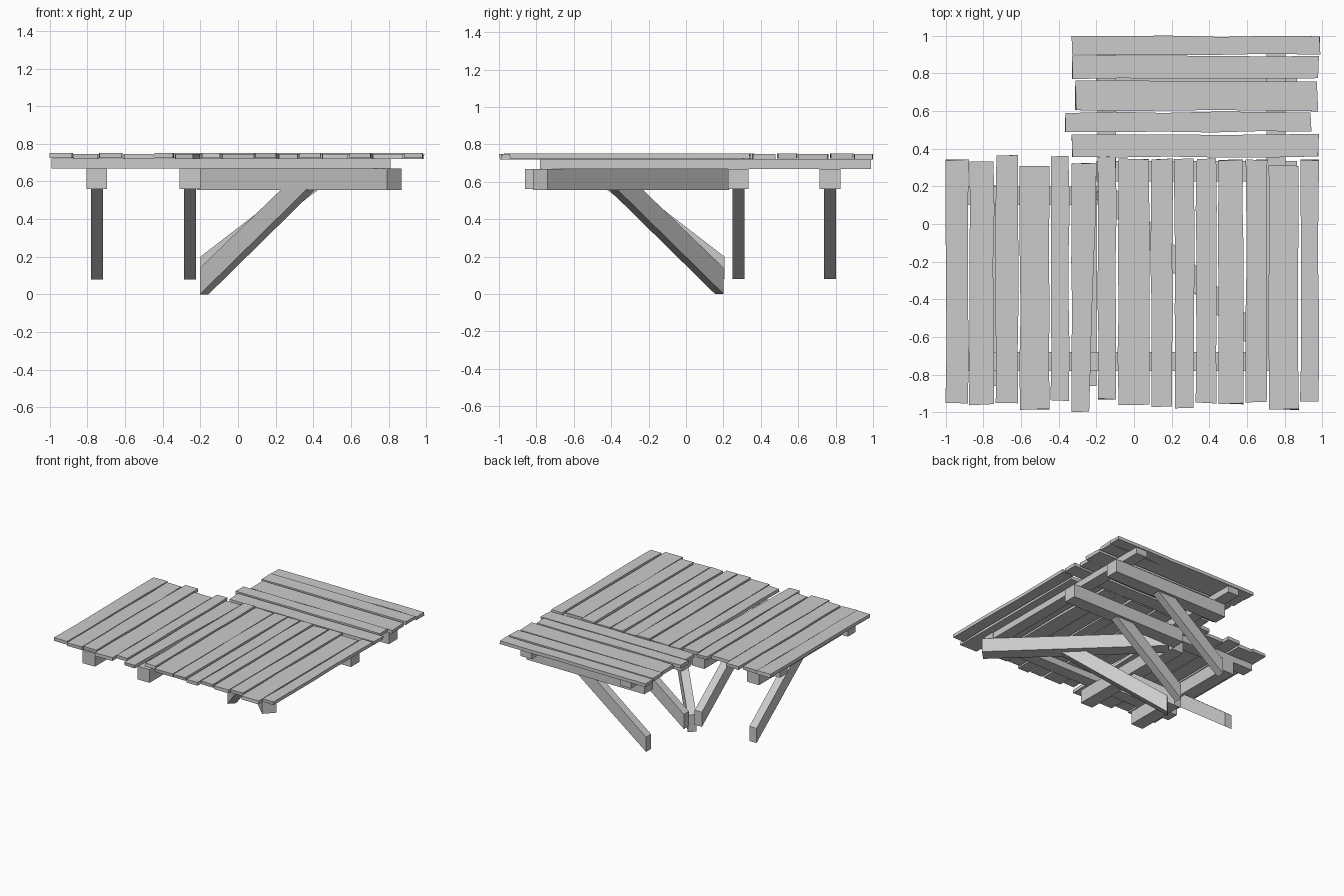
import bpy, bmesh, random
from mathutils import Vector

random.seed(4)
cube = bpy.data.objects.get("Cube")
if cube:
    bpy.data.objects.remove(cube, do_unlink=True)

wood = bpy.data.materials.new("grey_wood")
wood.use_nodes = True
COLOR = (0.6, 0.6, 0.6, 1)
wood.diffuse_color = COLOR
wood.node_tree.nodes["Principled BSDF"].inputs["Base Color"].default_value = COLOR


def finish(name, bm):
    bmesh.ops.recalc_face_normals(bm, faces=bm.faces)
    mesh = bpy.data.meshes.new(name)
    bm.to_mesh(mesh)
    bm.free()
    mesh.materials.append(wood)
    obj = bpy.data.objects.new(name, mesh)
    bpy.context.collection.objects.link(obj)


def timber(name, start, direction, width, profile):
    """Extrude a side profile of (distance, height) points across a width."""
    d = Vector(direction).normalized()
    side = Vector((-d.y, d.x)) * width / 2
    bm = bmesh.new()
    rings = []
    for s in (-1, 1):
        ring = []
        for t, z in profile:
            p = Vector(start) + d * t + side * s
            ring.append(bm.verts.new((p.x, p.y, z)))
        bm.faces.new(ring)
        rings.append(ring)
    n = len(profile)
    for i in range(n):
        j = (i + 1) % n
        bm.faces.new((rings[0][i], rings[0][j], rings[1][j], rings[1][i]))
    finish(name, bm)


def bar(length, low, high):
    return [(0, low), (length, low), (length, high), (0, high)]


def plank(name, a, b, start, end, lift, along_x=False, taper=0):
    """Rough board from start to end, with slightly uneven edges."""
    bm = bmesh.new()
    rings = []
    cuts = 5
    for i in range(cuts + 1):
        f = i / cuts
        lo = a + random.uniform(-0.004, 0.004)
        hi = b - taper * (1 - f) + random.uniform(-0.004, 0.004)
        ring = []
        for w, z in ((lo, 0.72), (hi, 0.72), (hi, 0.747), (lo, 0.747)):
            skew = random.uniform(-0.004, 0.004) if i in (0, cuts) else 0
            length = start + (end - start) * f + skew
            x, y = (length, w) if along_x else (w, length)
            ring.append(bm.verts.new((x, y, z + lift)))
        rings.append(ring)
    for r, s in zip(rings, rings[1:]):
        for k in range(4):
            m = (k + 1) % 4
            bm.faces.new((r[k], r[m], s[m], s[k]))
    bm.faces.new(rings[0])
    bm.faces.new(rings[-1])
    finish(name, bm)


# Deck boards running front to back: left edge, right edge, front, back
front_boards = [
    (-1.0, -0.88, -0.95, 0.34), (-0.875, -0.745, -0.96, 0.33),
    (-0.735, -0.615, -0.95, 0.365), (-0.605, -0.45, -0.985, 0.305),
    (-0.44, -0.345, -0.94, 0.36), (-0.33, -0.2, -0.995, 0.32),
    (-0.19, -0.095, -0.93, 0.355), (-0.085, 0.08, -0.96, 0.345),
    (0.09, 0.205, -0.97, 0.345), (0.215, 0.32, -0.98, 0.345),
    (0.33, 0.44, -0.95, 0.345), (0.45, 0.58, -0.955, 0.34),
    (0.595, 0.705, -0.945, 0.34), (0.715, 0.875, -0.985, 0.31),
    (0.885, 0.98, -0.94, 0.34)]
for i, (a, b, s, e) in enumerate(front_boards):
    plank(f"front_board_{i + 1}", a, b, s, e, 0.005 * (i % 2 == 0),
          taper=0.035 if i == 5 else 0)

# Deck boards running side to side on the back wing
back_boards = [
    (0.355, 0.475, -0.33, 0.98), (0.49, 0.593, -0.365, 0.94),
    (0.602, 0.76, -0.31, 0.975), (0.772, 0.893, -0.33, 0.98),
    (0.902, 0.997, -0.33, 0.988)]
for i, (a, b, s, e) in enumerate(back_boards):
    plank(f"back_board_{i + 1}", a, b, s, e, 0.005 * (i % 2), along_x=True)

# Joists under the boards, outer and inner on each wing
J_LOW, J_HIGH = 0.668, 0.722
timber("front_outer_joist", (-0.99, -0.73), (1, 0), 0.1, bar(1.8, J_LOW, J_HIGH))
timber("front_inner_joist", (-0.99, 0.15), (1, 0), 0.1, bar(0.79, J_LOW, J_HIGH))
timber("side_outer_joist", (0.755, -0.68), (0, 1), 0.1, bar(1.67, J_LOW, J_HIGH))
timber("side_inner_joist", (-0.145, 0.1), (0, 1), 0.1, bar(0.89, J_LOW, J_HIGH))

# Beams standing out from the wall corner, each with a slanted brace
beam = bar(1.065, 0.56, 0.668)
brace = [(0, 0.08), (0.645, 0.57), (0.48, 0.57), (0, 0.2)]
brackets = [("front_right", (-0.75, 0.205), (0, -1)),
            ("front_left", (-0.255, 0.205), (0, -1)),
            ("side_front", (-0.2, 0.28), (1, 0)),
            ("side_back", (-0.2, 0.77), (1, 0))]
for name, start, direction in brackets:
    timber(name + "_beam", start, direction, 0.11, beam)
    timber(name + "_brace", start, direction, 0.065, brace)

# Diagonal beam and brace at the corner
corner = (-0.18, 0.19)
timber("corner_beam", corner, (1, -0.96), 0.11, bar(1.4, 0.556, 0.668))
timber("corner_brace", (-0.18, 0.178), (1, -1), 0.065,
       [(0, 0), (0.82, 0.57), (0.63, 0.57), (0, 0.14)])
